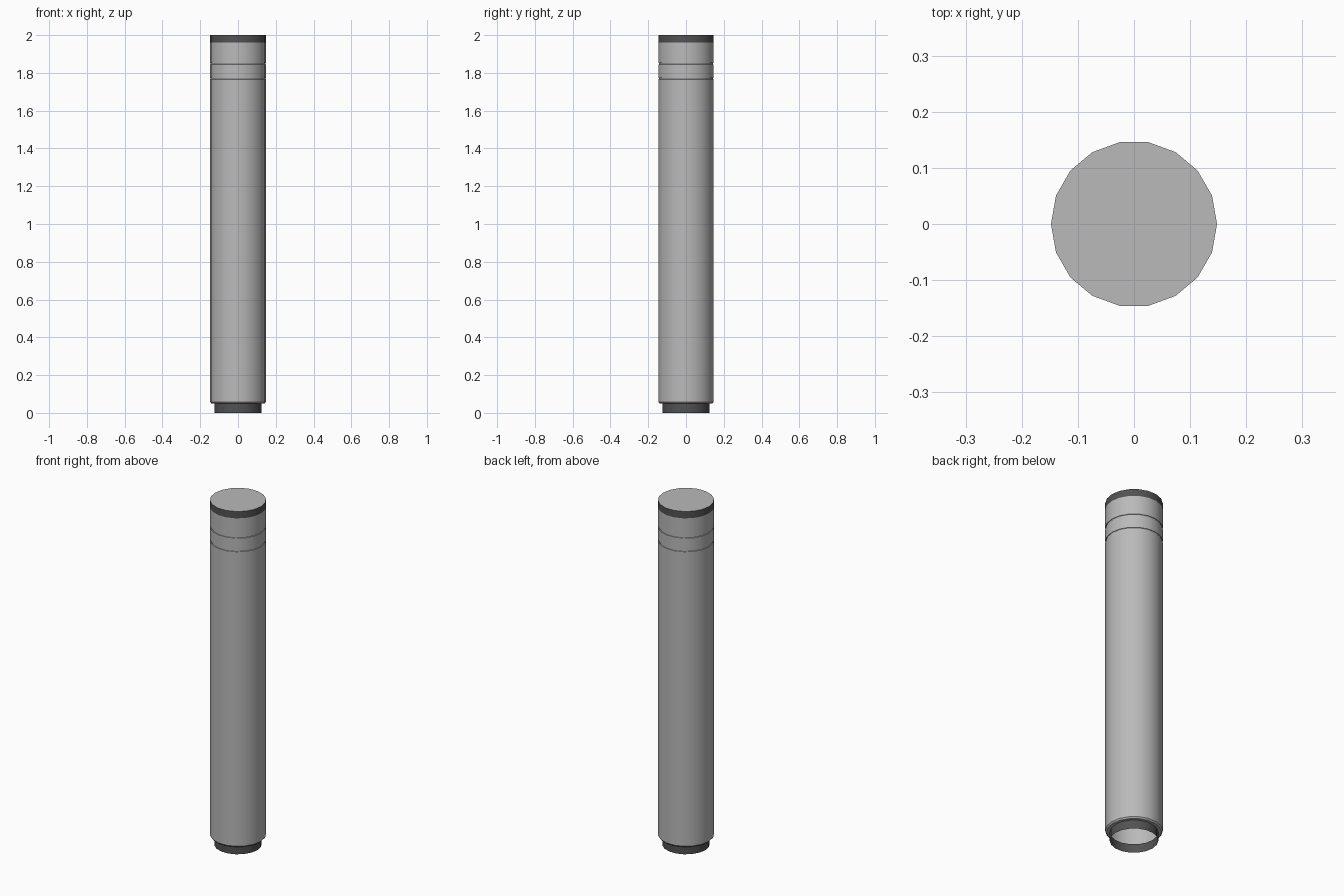
import bpy, bmesh
from math import sin, cos, pi, radians

if "Cube" in bpy.data.objects:
    bpy.data.objects.remove(bpy.data.objects["Cube"])

SIDES = 18


def material(name, grey):
    m = bpy.data.materials.new(name)
    m.diffuse_color = (grey, grey, grey, 1)
    m.use_nodes = True
    m.node_tree.nodes["Principled BSDF"].inputs["Base Color"].default_value = m.diffuse_color
    return m


def lathe(name, profile, mat, cap_top=False):
    # Revolve (radius, height) points around z
    bm = bmesh.new()
    rings = [[bm.verts.new((r * cos(2 * pi * i / SIDES), r * sin(2 * pi * i / SIDES), z))
              for i in range(SIDES)] for r, z in profile]
    for a, b in zip(rings, rings[1:]):
        for i in range(SIDES):
            j = (i + 1) % SIDES
            bm.faces.new((a[i], a[j], b[j], b[i]))
    if cap_top:
        bm.faces.new(rings[-1])
    mesh = bpy.data.meshes.new(name)
    bm.to_mesh(mesh)
    bm.free()
    obj = bpy.data.objects.new(name, mesh)
    bpy.context.collection.objects.link(obj)
    mesh.materials.append(mat)
    bpy.ops.object.select_all(action='DESELECT')
    obj.select_set(True)
    bpy.context.view_layer.objects.active = obj
    bpy.ops.object.shade_smooth_by_angle(angle=radians(30))
    return obj


R = 0.148
dark = material("dark_trim", 0.085)
grey = material("mid_grey", 0.49)

# Open foot ring
lathe("foot_ring", [(0.125, 0), (0.125, 0.05)], dark)

# Hollow post body with chamfered bottom and two narrow grooves
body = [(0.125, 0.05), (0.141, 0.05), (R, 0.058)]
for z in (1.77, 1.849):
    body += [(R, z - 0.004), (R - 0.003, z - 0.003), (R - 0.003, z + 0.003), (R, z + 0.004)]
body.append((R, 1.96))
lathe("post_body", body, grey)

# Dark rim band and flat lid
lathe("top_band", [(R, 1.96), (R, 2.0)], dark)
lathe("top_lid", [(R, 2.0)], grey, cap_top=True)
